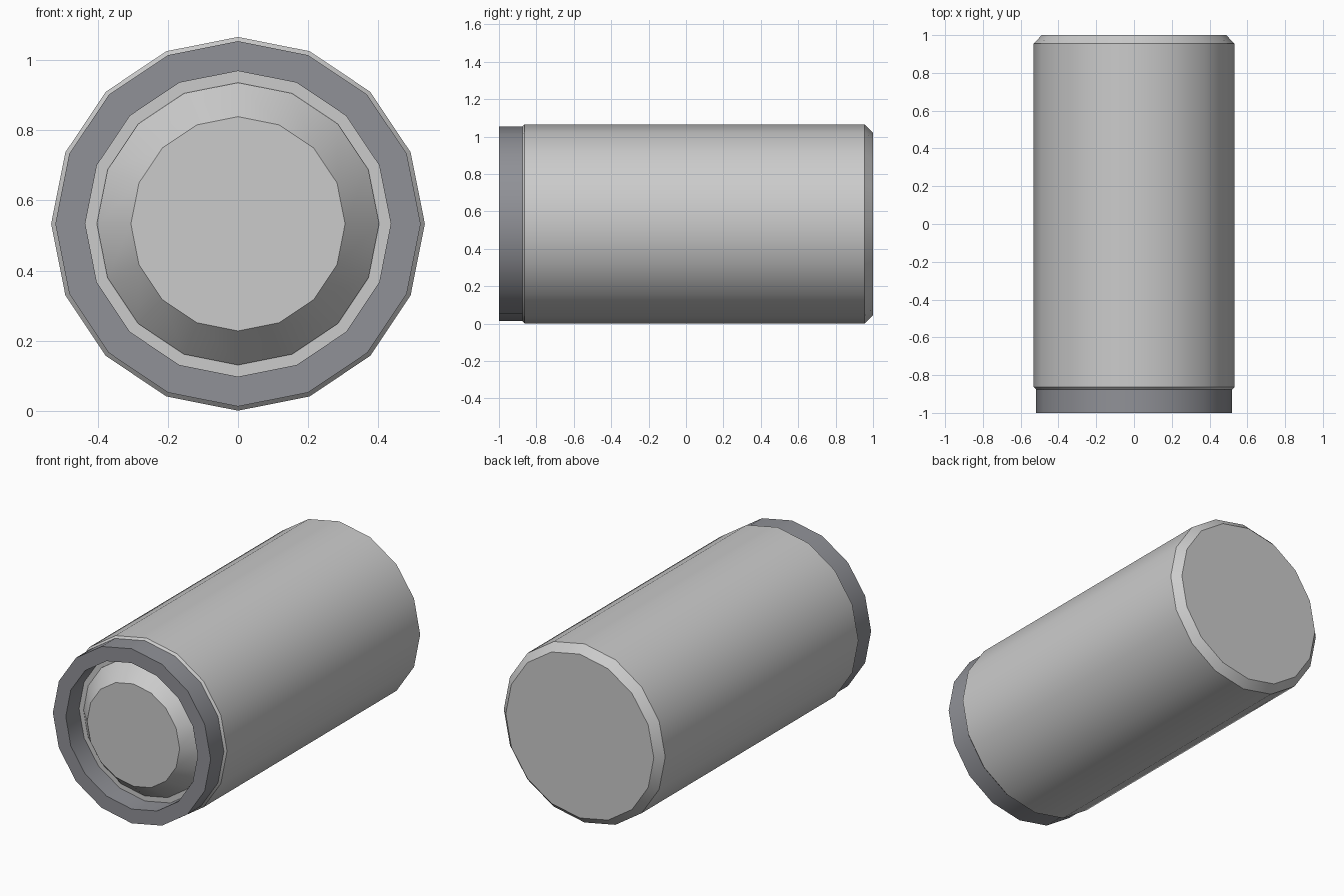
import bpy
import bmesh
from math import sin, cos, tau, radians

SIDES = 16
CENTRE_Z = 0.533

old = bpy.data.objects.get("Cube")
if old:
    bpy.data.objects.remove(old, do_unlink=True)


def make_material(name, colour):
    mat = bpy.data.materials.new(name)
    mat.use_nodes = True
    mat.diffuse_color = colour
    mat.node_tree.nodes["Principled BSDF"].inputs["Base Color"].default_value = colour
    return mat


def lathe(name, profile, mat, closed=False):
    """Turn (radius, y) points around the long axis; open ends get caps."""
    bm = bmesh.new()
    rings = []
    for radius, y in profile:
        angles = [tau * i / SIDES for i in range(SIDES)]
        rings.append([bm.verts.new((radius * sin(a), y, CENTRE_Z + radius * cos(a)))
                      for a in angles])
    pairs = list(zip(rings, rings[1:]))
    if closed:
        pairs.append((rings[-1], rings[0]))
    else:
        bm.faces.new(rings[0])
        bm.faces.new(rings[-1])
    for a, b in pairs:
        for i in range(SIDES):
            j = (i + 1) % SIDES
            bm.faces.new((a[i], a[j], b[j], b[i]))
    bmesh.ops.recalc_face_normals(bm, faces=bm.faces)
    mesh = bpy.data.meshes.new(name)
    bm.to_mesh(mesh)
    bm.free()
    mesh.materials.append(mat)
    obj = bpy.data.objects.new(name, mesh)
    bpy.context.collection.objects.link(obj)
    bpy.ops.object.select_all(action="DESELECT")
    obj.select_set(True)
    bpy.context.view_layer.objects.active = obj
    bpy.ops.object.shade_smooth_by_angle(angle=radians(30))
    return obj


light_grey = make_material("light grey", (0.60, 0.60, 0.60, 1))
dark_grey = make_material("blue grey", (0.28, 0.285, 0.31, 1))

# Long barrel, chamfered at both ends
lathe("barrel", [(0.52, -0.875), (0.532, -0.863), (0.532, 0.955), (0.488, 1.0)], light_grey)

# Raised collar around the front recess
lathe("front_collar", [(0.52, -0.87), (0.52, -1.0), (0.435, -1.0), (0.435, -0.87)],
      dark_grey, closed=True)

# Tapered plug standing inside the collar
lathe("front_plug", [(0.402, -0.87), (0.402, -0.88), (0.305, -0.985)], light_grey)
